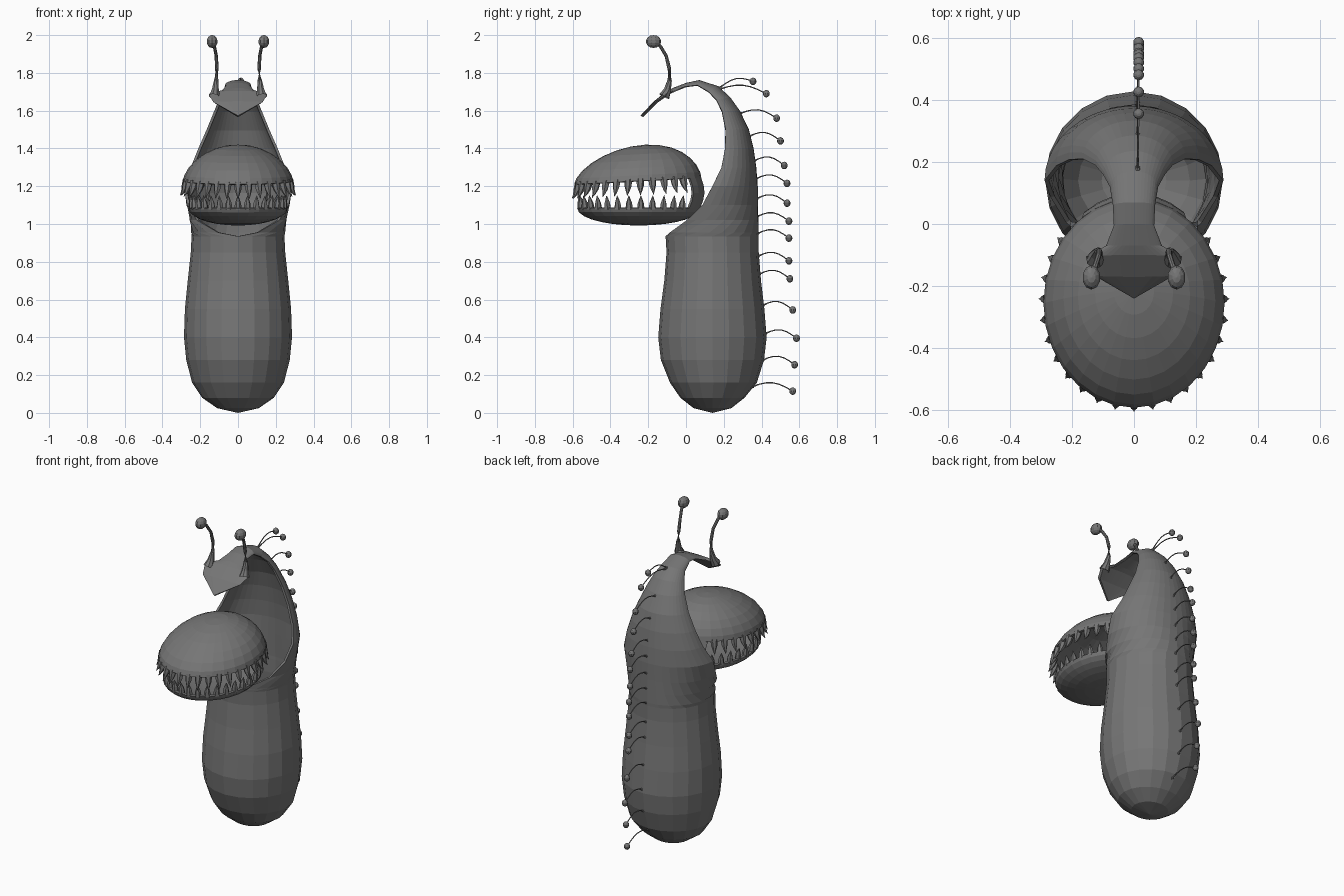
import bpy, bmesh
from math import sin, cos, pi, radians
from mathutils import Vector

cube = bpy.data.objects.get("Cube")
if cube:
    bpy.data.objects.remove(cube)

grey = bpy.data.materials.new("dark grey skin")
grey.use_nodes = True
grey.diffuse_color = (0.18, 0.18, 0.18, 1)
grey.node_tree.nodes["Principled BSDF"].inputs["Base Color"].default_value = grey.diffuse_color


def finish(name, bm, thickness=0):
    mesh = bpy.data.meshes.new(name)
    bm.to_mesh(mesh)
    bm.free()
    mesh.materials.append(grey)
    obj = bpy.data.objects.new(name, mesh)
    bpy.context.collection.objects.link(obj)
    if thickness:
        mod = obj.modifiers.new("thickness", "SOLIDIFY")
        mod.thickness = thickness
        mod.offset = -1
    return obj


def skin(bm, rows, flip=False):
    """Join rows of points with quads."""
    grid = [[bm.verts.new(p) for p in row] for row in rows]
    for low, high in zip(grid, grid[1:]):
        for i in range(len(low) - 1):
            face = [low[i], high[i], high[i + 1], low[i + 1]]
            bm.faces.new(face[::-1] if flip else face)


def sheet(name, rows, thickness, flip=False):
    bm = bmesh.new()
    skin(bm, rows, flip)
    bmesh.ops.remove_doubles(bm, verts=bm.verts, dist=0.0005)
    return finish(name, bm, thickness)


def tube(bm, points, radii, sides=6):
    """Tapered tube through a few points."""
    points = [Vector(p) for p in points]
    rows = []
    for i, (p, r) in enumerate(zip(points, radii)):
        along = points[min(i + 1, len(points) - 1)] - points[max(i - 1, 0)]
        turn = along.to_track_quat("Z", "Y")
        rows.append([p + turn @ Vector((r * cos(a), r * sin(a), 0))
                     for a in (2 * pi * k / sides for k in range(sides + 1))])
    skin(bm, rows, True)
    bmesh.ops.remove_doubles(bm, verts=bm.verts, dist=0.0002)


def ball(bm, centre, size, u=10, v=7):
    made = bmesh.ops.create_uvsphere(bm, u_segments=u, v_segments=v, radius=1)["verts"]
    bmesh.ops.scale(bm, vec=size, verts=made)
    bmesh.ops.translate(bm, vec=centre, verts=made)


# Body: closed rings below (height, front y, back y, half width)
trunk = [(0, .14, .14, 0), (.025, .04, .24, .11), (.08, -.03, .31, .19),
         (.16, -.085, .375, .243), (.28, -.133, .413, .274), (.4, -.147, .427, .286),
         (.55, -.135, .415, .281), (.7, -.115, .397, .266), (.85, -.103, .385, .25),
         (.935, -.108, .385, .246)]
sections = [((b, z), ((f + b) / 2, z), w, 180) for z, f, b, w in trunk]
# Hood: open arches (ridge y z, centre y z, half width, half angle)
sections += [((.385, .955), (.138, .955), .25, 155), ((.383, 1.02), (.135, 1.02), .257, 122),
             ((.381, 1.1), (.13, 1.1), .273, 100), ((.38, 1.2), (.14, 1.2), .288, 90),
             ((.372, 1.3), (.188, 1.3), .25, 90), ((.358, 1.4), (.207, 1.4), .21, 90),
             ((.333, 1.5), (.21, 1.5), .166, 90), ((.285, 1.6), (.19, 1.6), .125, 90),
             ((.235, 1.67), (.16, 1.66), .1, 90), ((.17, 1.73), (.12, 1.7), .078, 90),
             ((.07, 1.762), (.06, 1.735), .068, 90), ((0, 1.747), (-.005, 1.728), .065, 90),
             ((-.07, 1.72), (-.07, 1.7), .09, 90), ((-.1, 1.705), (-.105, 1.685), .155, 90),
             ((-.17, 1.65), (-.165, 1.645), .13, 90), ((-.24, 1.575), (-.24, 1.573), 0, 90)]
N = 20
rows = []
for (by, bz), (cy, cz), w, limit in sections:
    angles = [radians(limit) * (2 * i / N - 1) for i in range(N + 1)]
    rows.append([(w * sin(t), cy + (by - cy) * cos(t), cz + (bz - cz) * cos(t)) for t in angles])
sheet("body_and_hood", rows, 0.014)


# Jaws: shallow dome above, bowl below; angle 0 is the front
def upper(r, a):
    return Vector((.28 * r * sin(a), -.255 - .325 * r * cos(a) + .04 * (1 - r * r),
                   1.225 - .018 * r * cos(a) + .183 * max(0, 1 - r * r) ** .62))


def lower(r, a):
    return Vector((.25 * r * sin(a), -.25 - .315 * r * cos(a),
                   1.088 - .084 * max(0, 1 - r * r) ** .5))


turns = [2 * pi * i / 28 for i in range(29)]
radii = [sin(pi / 2 * k / 7) for k in range(8)]
sheet("upper_jaw", [[upper(r, a) for a in turns] for r in radii], 0.012, True)
sheet("lower_jaw", [[lower(r, a) for a in turns] for r in radii], 0.012)

# Hinge wall joining the jaws at the back
back = [pi + radians(d) for d in range(-35, 36, 10)]
sheet("jaw_hinge", [[upper(1, a).lerp(lower(1, a), v / 4) + Vector((0, .02 * sin(pi * v / 4), 0))
                     for a in back] for v in range(5)], 0.012, True)


# Curved teeth around both rims
def teeth(name, rim, count, spread, reach, height, width):
    bm = bmesh.new()
    for i in range(count):
        a = radians(spread) * (2 * i / (count - 1) - 1)
        base = rim(.975, a)
        base.z = rim(1, a).z
        out = Vector((sin(a), -cos(a), 0))
        up = Vector((0, 0, height))
        tube(bm, [base - up * .15, base + out * reach * .3 + up * .35,
                  base + out * reach * .6 + up * .7, base + out * reach + up],
             [width, width * .8, width * .4, 0], 6)
    finish(name, bm)


teeth("upper_teeth", upper, 25, 138, .035, -.075, .022)
teeth("lower_teeth", lower, 25, 138, .012, .065, .02)

# Antennae, mirrored
for side, label in ((1, "left"), (-1, "right")):
    bm = bmesh.new()
    path = [(.125, -.115, 1.675), (.12, -.098, 1.71), (.115, -.087, 1.76), (.112, -.088, 1.82),
            (.115, -.105, 1.89), (.125, -.135, 1.94), (.135, -.165, 1.965)]
    tube(bm, [(side * x, y, z) for x, y, z in path],
         [.03, .02, .012, .01, .009, .009, .009], 8)
    ball(bm, (side * .137, -.172, 1.966), (.03, .04, .034))
    finish(label + "_antenna", bm)


# Row of fine stalks with beads down the back
def back_y(z):
    for (low, *_), (high, *_) in zip(sections, sections[1:]):
        if low[1] <= z <= high[1]:
            return low[0] + (high[0] - low[0]) * (z - low[1]) / (high[1] - low[1])


beads = [(.355, 1.755), (.425, 1.69), (.48, 1.56), (.5, 1.44), (.52, 1.31), (.535, 1.215),
         (.535, 1.11), (.545, 1.015), (.545, .925), (.545, .805), (.55, .71), (.565, .545),
         (.585, .395), (.575, .255), (.565, .115)]
bm = bmesh.new()
for y, z in beads:
    zr = min(z + .025, 1.72)
    root = Vector((.012, back_y(zr) - .005, zr))
    tip = Vector((.015, y, z))
    arch = [root.lerp(tip, k / 6) + Vector((0, 0, .032 * sin(pi * k / 6))) for k in range(7)]
    tube(bm, arch, [.005] + [.0032] * 6, 5)
    ball(bm, root, (.009, .009, .009), 6, 4)
    ball(bm, tip, (.018, .018, .02))
finish("back_stalks", bm)
